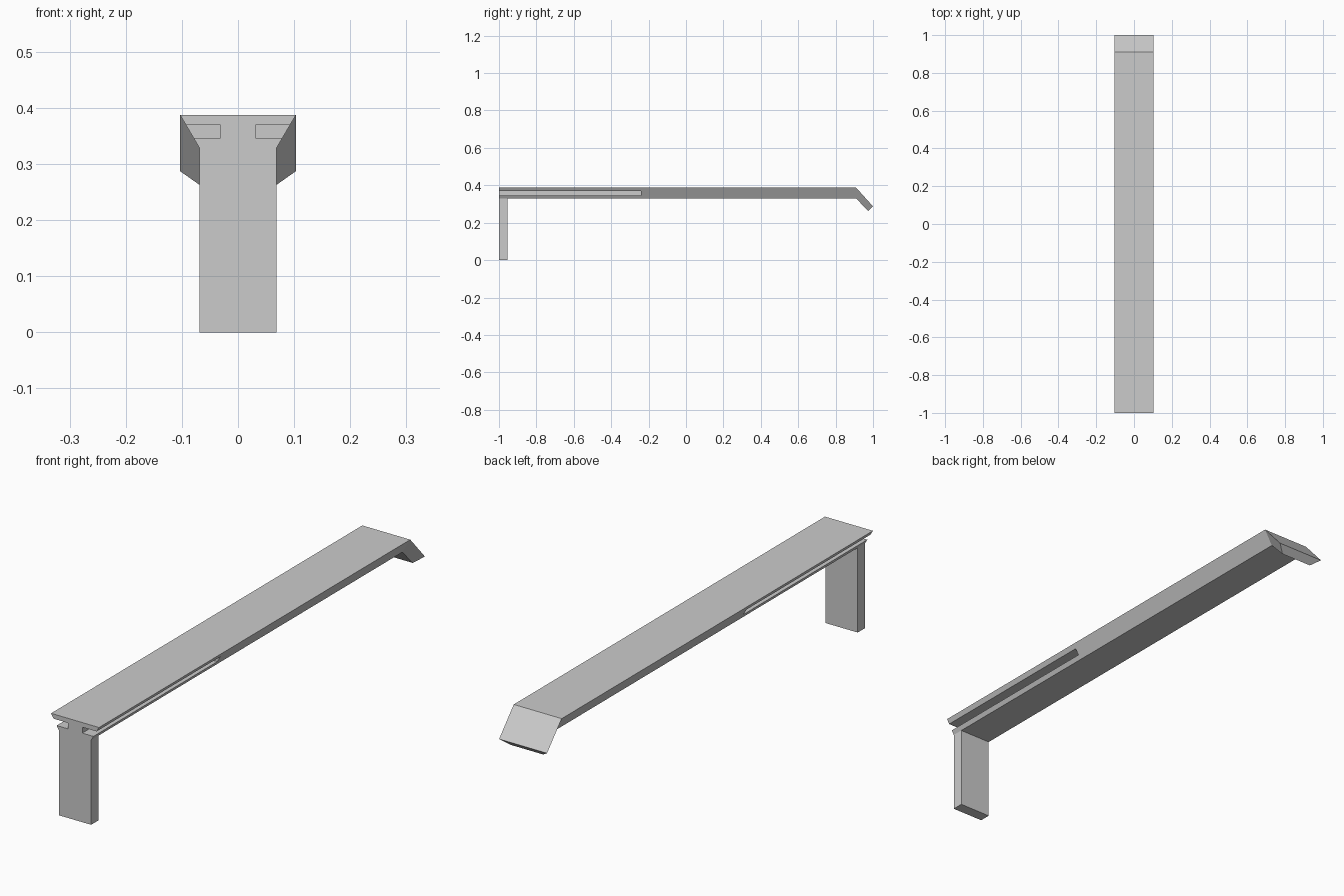
import bpy, bmesh

if "Cube" in bpy.data.objects:
    bpy.data.objects.remove(bpy.data.objects["Cube"])

TOP_W, BOT_W = 0.103, 0.069      # half widths of the tapered beam


def make_object(name, bm):
    bmesh.ops.recalc_face_normals(bm, faces=bm.faces)
    mesh = bpy.data.meshes.new(name)
    bm.to_mesh(mesh)
    bm.free()
    obj = bpy.data.objects.new(name, mesh)
    bpy.context.collection.objects.link(obj)
    return obj


# Tapered beam with a bent-down tip: each station is (top y, z), (bottom y, z)
stations = [
    ((-1.0, 0.387), (-1.0, 0.329)),
    ((-0.955, 0.387), (-0.955, 0.329)),
    ((0.91, 0.387), (0.91, 0.329)),
    ((1.0, 0.287), (0.974, 0.263)),
]
bm = bmesh.new()
rings = []
for (ty, tz), (by, bz) in stations:
    corners = [(-TOP_W, ty, tz), (TOP_W, ty, tz), (BOT_W, by, bz), (-BOT_W, by, bz)]
    rings.append([bm.verts.new(c) for c in corners])
undersides = []
for a, b in zip(rings, rings[1:]):
    for i in range(4):
        j = (i + 1) % 4
        face = bm.faces.new((a[i], a[j], b[j], b[i]))
        if i == 2:
            undersides.append(face)
bm.faces.new(rings[0])
bm.faces.new(rings[-1])

# Leg pulled down from the first underside face
leg = bmesh.ops.extrude_discrete_faces(bm, faces=[undersides[0]])["faces"][0]
for v in leg.verts:
    v.co.z = 0.0
beam = make_object("beam_with_leg", bm)

# Side slots, open at the front and the sides
bm = bmesh.new()
for side in (-1, 1):
    verts = bmesh.ops.create_cube(bm, size=1)["verts"]
    for v in verts:
        v.co.x = side * (0.031 if v.co.x < 0 else 0.15)
        v.co.y = -1.1 if v.co.y < 0 else -0.24
        v.co.z = 0.346 if v.co.z < 0 else 0.369
cutter = make_object("slot_cutter", bm)
cutter.hide_render = True
cutter.display_type = 'WIRE'

mod = beam.modifiers.new("slots", 'BOOLEAN')
mod.operation = 'DIFFERENCE'
mod.solver = 'EXACT'
mod.object = cutter
